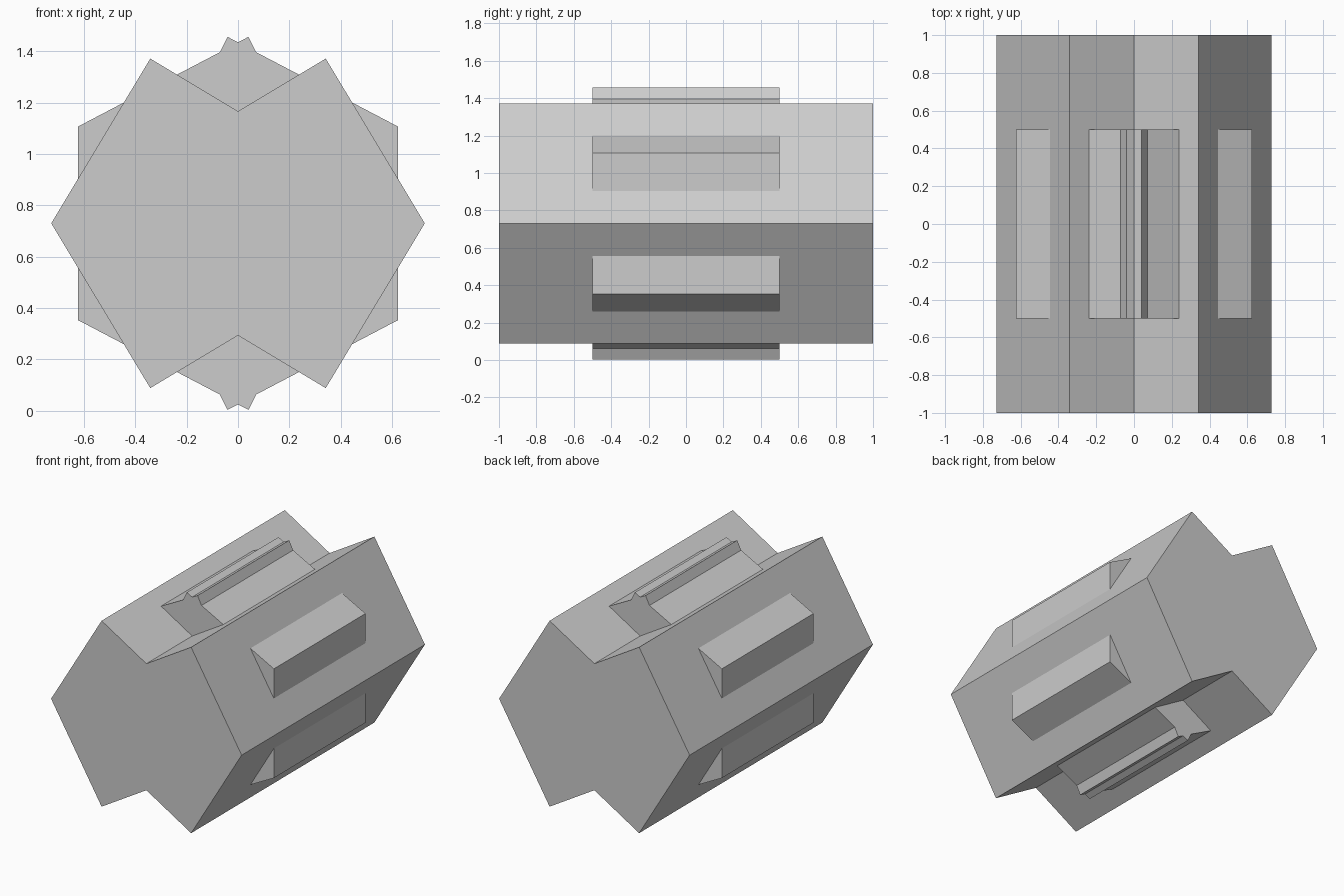
import bpy
import bmesh

if "Cube" in bpy.data.objects:
    bpy.data.objects.remove(bpy.data.objects["Cube"])

CENTRE_Z = 0.73

grey = bpy.data.materials.new("light grey")
grey.diffuse_color = (0.604, 0.604, 0.604, 1.0)
grey.use_nodes = True
grey.node_tree.nodes["Principled BSDF"].inputs["Base Color"].default_value = grey.diffuse_color


def full_outline(quarter):
    """Mirror a quarter outline (x, height above centre), listed from the
    top middle round to the right, into a closed four-way outline."""
    right = quarter + [(x, -z) for x, z in reversed(quarter) if z > 0]
    left = [(-x, z) for x, z in reversed(right) if x > 0]
    return right + left


def extruded_part(name, quarter, half_length):
    """Extrude the mirrored outline along y."""
    bm = bmesh.new()
    verts = [bm.verts.new((x, -half_length, z + CENTRE_Z))
             for x, z in full_outline(quarter)]
    face = bm.faces.new(verts)
    out = bmesh.ops.extrude_face_region(bm, geom=[face], use_keep_orig=True)
    moved = [v for v in out["geom"] if isinstance(v, bmesh.types.BMVert)]
    bmesh.ops.translate(bm, verts=moved, vec=(0, 2 * half_length, 0))
    bmesh.ops.recalc_face_normals(bm, faces=bm.faces)
    mesh = bpy.data.meshes.new(name)
    bm.to_mesh(mesh)
    bm.free()
    mesh.materials.append(grey)
    obj = bpy.data.objects.new(name, mesh)
    bpy.context.collection.objects.link(obj)
    return obj


# Long outer body with a V notch along the top and bottom
extruded_part("notched_body", [(0, 0.437), (0.342, 0.642), (0.728, 0)], 1.0)

# Shorter hexagonal core with a small split ridge at top and bottom
extruded_part("ridged_core",
              [(0, 0.706), (0.041, 0.727), (0.071, 0.667), (0.624, 0.377)], 0.5)
